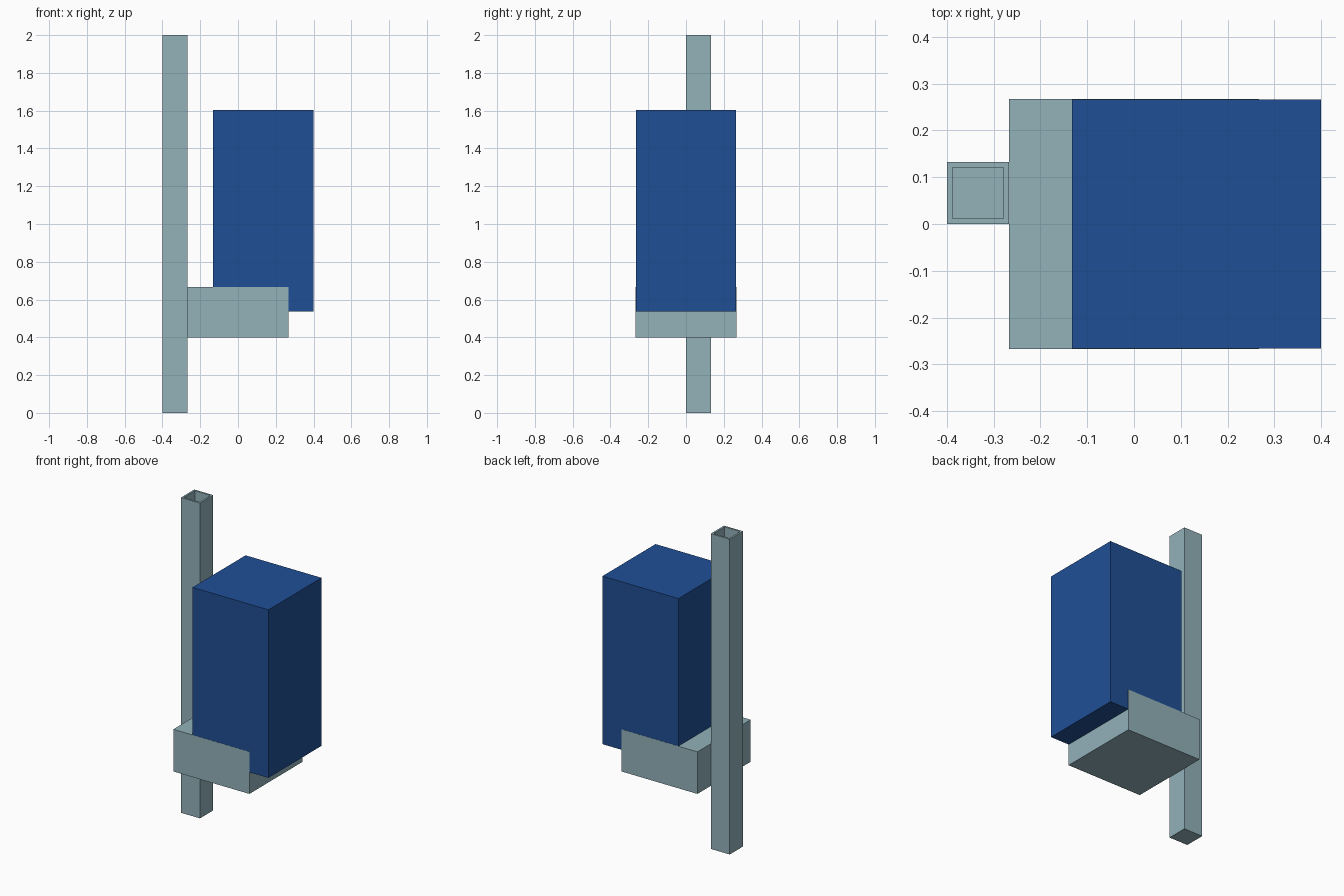
import bpy
import bmesh
from mathutils import Vector

cube = bpy.data.objects.get("Cube")
if cube:
    bpy.data.objects.remove(cube, do_unlink=True)


def make_material(name, color):
    mat = bpy.data.materials.new(name)
    mat.use_nodes = True
    mat.diffuse_color = color
    mat.node_tree.nodes["Principled BSDF"].inputs["Base Color"].default_value = color
    return mat


def make_box(name, low, high, mat, wall=0.0):
    """Box between two corners; a wall thickness hollows it out from the top."""
    low, high = Vector(low), Vector(high)
    size, centre = high - low, (low + high) / 2
    bm = bmesh.new()
    bmesh.ops.create_cube(bm, size=1)
    for v in bm.verts:
        v.co = Vector(c * s for c, s in zip(v.co, size))
    if wall:
        top = max(bm.faces, key=lambda f: f.calc_center_median().z)
        bmesh.ops.inset_region(bm, faces=[top], thickness=wall)
        sunk = bmesh.ops.extrude_discrete_faces(bm, faces=[top])["faces"][0]
        bmesh.ops.translate(bm, verts=sunk.verts, vec=(0, 0, wall - size.z))
    bm.normal_update()
    mesh = bpy.data.meshes.new(name)
    bm.to_mesh(mesh)
    bm.free()
    mesh.materials.append(mat)
    obj = bpy.data.objects.new(name, mesh)
    obj.location = centre
    bpy.context.collection.objects.link(obj)
    return obj


steel = make_material("grey_green_steel", (0.287, 0.445, 0.491, 1))
blue = make_material("deep_blue", (0.0144, 0.078, 0.305, 1))

# Hollow square post, open at the top
make_box("post", (-0.4, 0, 0), (-0.267, 0.133, 2), steel, wall=0.0165)

# Support block, a hair wider than the cabinet so its sides show
make_box("support_block", (-0.267, -0.267, 0.4), (0.267, 0.267, 0.667), steel)

# Tall cabinet sunk into the support block
make_box("cabinet", (-0.133, -0.266, 0.537), (0.4, 0.266, 1.603), blue)
